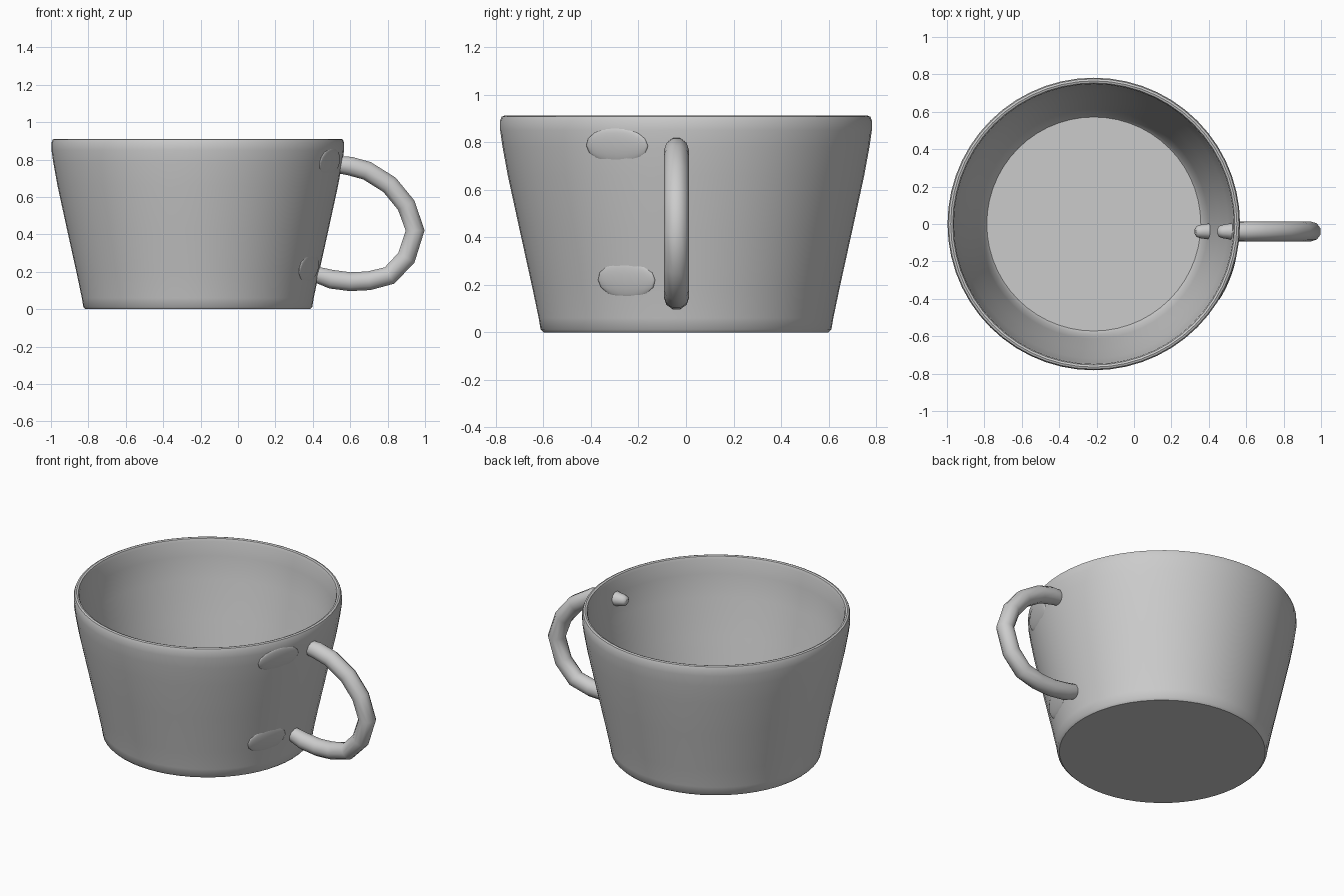
import bpy, bmesh, math
from mathutils import Vector

if "Cube" in bpy.data.objects:
    bpy.data.objects.remove(bpy.data.objects["Cube"])

CX = -0.215  # cup axis


def smooth(ob, angle=40):
    bpy.ops.object.select_all(action='DESELECT')
    ob.select_set(True)
    bpy.context.view_layer.objects.active = ob
    bpy.ops.object.shade_smooth_by_angle(angle=math.radians(angle))


def lathe(name, profile, steps):
    bm = bmesh.new()
    vs = [bm.verts.new((r, 0, z)) for r, z in profile]
    es = [bm.edges.new(p) for p in zip(vs, vs[1:])]
    bmesh.ops.spin(bm, geom=vs + es, cent=(0, 0, 0), axis=(0, 0, 1),
                   angle=2 * math.pi, steps=steps)
    bmesh.ops.remove_doubles(bm, verts=bm.verts, dist=1e-4)
    bmesh.ops.recalc_face_normals(bm, faces=bm.faces)
    me = bpy.data.meshes.new(name)
    bm.to_mesh(me)
    bm.free()
    ob = bpy.data.objects.new(name, me)
    bpy.context.collection.objects.link(ob)
    ob.location.x = CX
    smooth(ob)
    return ob


# Cup body: outer wall, rounded rim, inner wall and floor
lathe("cup_body", [
    (0, 0), (0.60, 0), (0.612, 0.012), (0.62, 0.06), (0.645, 0.18),
    (0.70, 0.43), (0.75, 0.66), (0.772, 0.78), (0.782, 0.85), (0.782, 0.89),
    (0.776, 0.907), (0.765, 0.911), (0.754, 0.907), (0.748, 0.89),
    (0.742, 0.80), (0.718, 0.66), (0.668, 0.43), (0.613, 0.18),
    (0.588, 0.06), (0.572, 0.04), (0, 0.04)], 56)

# Handle: round tube whose tapered ends poke through the wall
path = [(0.447, 0.775, 0.3), (0.455, 0.775, 0.55), (0.475, 0.775, 0.68),
        (0.54, 0.772, 0.9), (0.60, 0.765, 1), (0.69, 0.74, 1),
        (0.81, 0.665, 1), (0.90, 0.555, 1), (0.947, 0.42, 1),
        (0.90, 0.275, 1), (0.81, 0.18, 1), (0.70, 0.152, 1),
        (0.60, 0.147, 1), (0.50, 0.16, 1), (0.42, 0.185, 0.85),
        (0.355, 0.205, 0.68), (0.335, 0.21, 0.55), (0.327, 0.212, 0.3)]
cu = bpy.data.curves.new("handle", 'CURVE')
cu.dimensions = '3D'
cu.bevel_depth = 0.053
cu.bevel_resolution = 3
cu.use_fill_caps = True
sp = cu.splines.new('POLY')
sp.points.add(len(path) - 1)
for p, (x, z, r) in zip(sp.points, path):
    p.co = (x, -0.04, z, 1)
    p.radius = r
handle = bpy.data.objects.new("handle", cu)
bpy.context.collection.objects.link(handle)


# Two faint oval patches almost flush with the outer wall
def patch(name, y, z, wall_r, half_w, half_h):
    a = math.asin(y / wall_r)
    n = Vector((math.cos(a), math.sin(a), -0.21))
    bpy.ops.mesh.primitive_uv_sphere_add(segments=16, ring_count=8, radius=1)
    ob = bpy.context.object
    ob.name = name
    ob.location = (CX + (wall_r - 0.012) * math.cos(a), y, z)
    ob.rotation_euler = n.to_track_quat('X', 'Z').to_euler()
    ob.scale = (0.017, half_w, half_h)
    smooth(ob)


patch("upper_patch", -0.29, 0.785, 0.772, 0.14, 0.078)
patch("lower_patch", -0.25, 0.22, 0.654, 0.13, 0.08)
